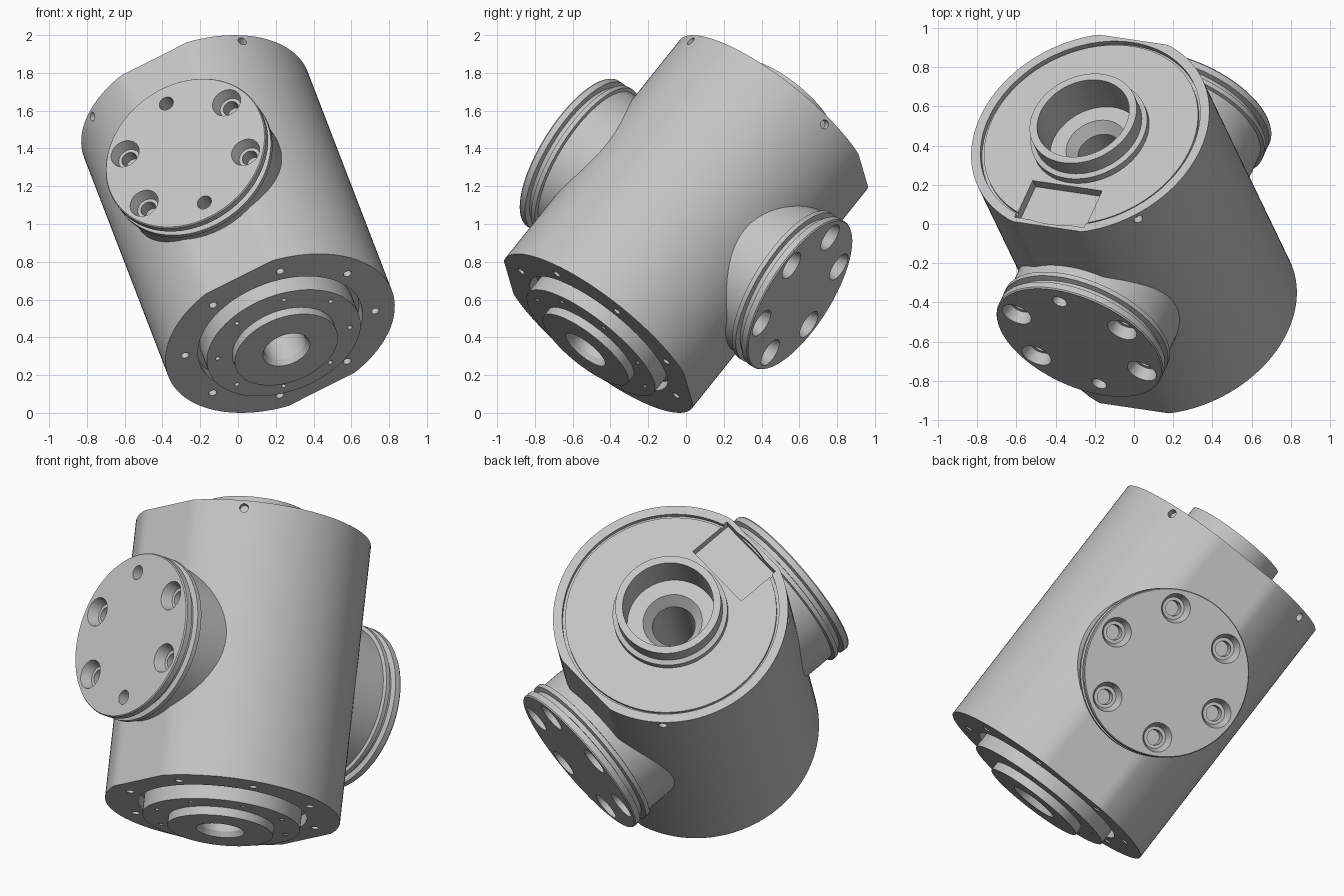
import bpy, bmesh, math
from mathutils import Matrix, Vector

cube = bpy.data.objects.get("Cube")
if cube:
    bpy.data.objects.remove(cube, do_unlink=True)

# Tilted frame: Z runs along the barrel, Y points out of the rear flange
Z = Vector((-0.288, 0.598, 0.748)).normalized()
X = Vector((0.886, -0.133, 0.443))
X = (X - Z * X.dot(Z)).normalized()
Y = Z.cross(X)
FRAME = Matrix.Translation((0, 0, 1)) @ Matrix((X, Y, Z)).transposed().to_4x4()

grey = bpy.data.materials.new("light_grey_metal")
grey.use_nodes = True
COLOR = (0.55, 0.55, 0.55, 1)
grey.diffuse_color = COLOR
grey.node_tree.nodes["Principled BSDF"].inputs["Base Color"].default_value = COLOR


def lathe(bm, profile, matrix=Matrix(), sides=96, flat=None):
    """Revolve a closed (radius, height) loop; flat limits the width along Y."""
    rings = []
    for r, h in profile:
        ring = []
        for i in range(sides):
            a = math.tau * i / sides
            p = Vector((r * math.cos(a), r * math.sin(a), h))
            if flat:
                p.y = max(-flat, min(flat, p.y))
            ring.append(bm.verts.new(matrix @ p))
        rings.append(ring)
    for k in range(len(rings)):
        lo, hi = rings[k], rings[(k + 1) % len(rings)]
        if profile[k][0] == 0 and profile[(k + 1) % len(rings)][0] == 0:
            continue
        for i in range(sides):
            j = (i + 1) % sides
            bm.faces.new((lo[i], lo[j], hi[j], hi[i]))


def finish(name, bm):
    bmesh.ops.remove_doubles(bm, verts=bm.verts, dist=1e-5)
    bmesh.ops.recalc_face_normals(bm, faces=bm.faces)
    mesh = bpy.data.meshes.new(name)
    bm.to_mesh(mesh)
    bm.free()
    mesh.materials.append(grey)
    obj = bpy.data.objects.new(name, mesh)
    obj.matrix_world = FRAME
    bpy.context.collection.objects.link(obj)
    return obj


def activate(obj):
    bpy.ops.object.select_all(action='DESELECT')
    obj.select_set(True)
    bpy.context.view_layer.objects.active = obj


def carve(obj, cutter_bm):
    cutter = finish("cutter", cutter_bm)
    cutter.hide_render = True
    mod = obj.modifiers.new("holes", 'BOOLEAN')
    mod.operation = 'DIFFERENCE'
    mod.solver = 'EXACT'
    mod.object = cutter
    activate(obj)
    bpy.ops.object.modifier_apply(modifier=mod.name)
    bpy.data.objects.remove(cutter, do_unlink=True)


def smooth(obj):
    activate(obj)
    bpy.ops.object.shade_smooth_by_angle(angle=math.radians(25))


def pin(bm, radius, low, high, matrix):
    lathe(bm, [(0, low), (radius, low), (radius, high), (0, high)], matrix, 20)


def polar(radius, degrees, h=0):
    a = math.radians(degrees)
    return Matrix.Translation((radius * math.cos(a), radius * math.sin(a), h))


# Barrel with bore, top collar, rim groove, output disc and lower boss
END = 0.774
barrel_bm = bmesh.new()
lathe(barrel_bm, [
    (0.634, -END), (0.634, END), (0.585, END), (0.585, 0.745), (0.57, 0.745),
    (0.57, 0.762), (0.31, 0.762), (0.31, 0.80), (0.285, 0.81), (0.285, 0.90),
    (0.245, 0.90), (0.245, 0.67), (0.16, 0.67), (0.115, 0.61), (0.115, -0.86),
    (0.13, -0.89), (0.285, -0.89), (0.285, -0.842), (0.425, -0.842),
    (0.425, -0.71), (0.455, -0.71), (0.455, -END)], sides=120, flat=0.602)
barrel = finish("barrel", barrel_bm)

# Bolt holes at the lower end, side set-screw holes and the top pocket
cuts = bmesh.new()
for k in range(8):
    angle = 22.5 + 45 * k
    pin(cuts, 0.022, -0.9, -0.7, polar(0.525, angle))
    pin(cuts, 0.013, -0.9, -0.79, polar(0.365, angle))
for k in range(4):
    spin = Matrix.Rotation(math.radians(45 + 90 * k), 4, 'Z')
    out = Matrix.Translation((0, 0, 0.732)) @ spin @ Matrix.Rotation(math.pi / 2, 4, 'Y')
    pin(cuts, 0.024, 0.595, 0.7, out)
bmesh.ops.create_cube(cuts, size=1, matrix=Matrix.Translation((0, -0.452, 0.81))
                      @ Matrix.Diagonal((0.4, 0.245, 0.2, 1)))
carve(barrel, cuts)
smooth(barrel)

# Side flanges: necked discs on opposite sides of the barrel
FACE = 0.765
for name, turn, offset in (("front_flange", 90, 30), ("rear_flange", -90, 0)):
    aim = Matrix.Rotation(math.radians(turn), 4, 'X')
    bm = bmesh.new()
    lathe(bm, [(0, 0.3), (0.435, 0.3), (0.435, 0.655), (0.455, 0.66), (0.455, 0.685),
               (0.425, 0.692), (0.425, 0.718), (0.455, 0.725), (0.455, 0.758),
               (0.45, FACE), (0, FACE)], aim)
    flange = finish(name, bm)
    cuts = bmesh.new()
    for k in range(6):
        place = aim @ polar(0.35, offset + 60 * k, FACE)
        if offset and k % 3 == 1:
            pin(cuts, 0.04, -0.12, 0.02, place)
        else:
            lathe(cuts, [(0, -0.13), (0.042, -0.13), (0.042, -0.06), (0.06, -0.06),
                         (0.08, 0), (0.08, 0.02), (0, 0.02)], place, 24)
    carve(flange, cuts)
    smooth(flange)
